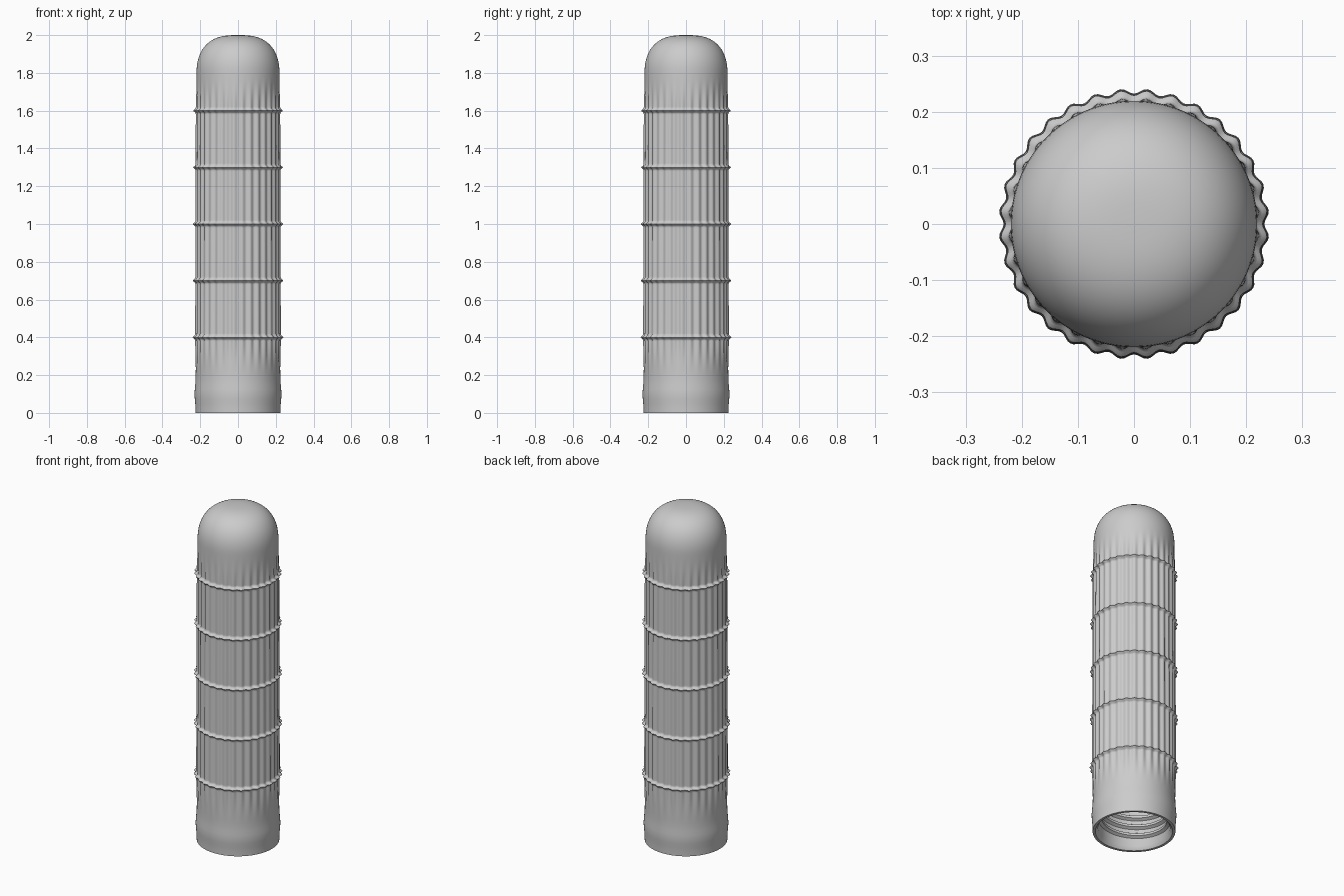
import bpy
import bmesh
from math import sin, cos, pi, tau, exp

if "Cube" in bpy.data.objects:
    bpy.data.objects.remove(bpy.data.objects["Cube"])

FLUTES = 32
SEGMENTS = FLUTES * 8
RINGS = [0.4, 0.7, 1.0, 1.3, 1.6]

grey = bpy.data.materials.new("plain grey")
grey.use_nodes = True
colour = (0.6, 0.6, 0.6, 1)
grey.diffuse_color = colour
grey.node_tree.nodes["Principled BSDF"].inputs["Base Color"].default_value = colour


def finish(name, bm):
    bmesh.ops.recalc_face_normals(bm, faces=bm.faces)
    mesh = bpy.data.meshes.new(name)
    bm.to_mesh(mesh)
    bm.free()
    obj = bpy.data.objects.new(name, mesh)
    bpy.context.collection.objects.link(obj)
    mesh.materials.append(grey)
    bpy.ops.object.select_all(action='DESELECT')
    obj.select_set(True)
    bpy.context.view_layer.objects.active = obj
    bpy.ops.object.shade_smooth_by_angle(angle=pi / 4)


def bridge(bm, a, b, closed=True):
    n = len(a)
    for i in range(n if closed else n - 1):
        j = (i + 1) % n
        bm.faces.new((a[i], a[j], b[j], b[i]))


def smooth(t):
    t = max(0, min(1, t))
    return t * t * (3 - 2 * t)


# Flutes fade out towards the plain base and the domed end
def flute_depth(z):
    return 0.0045 * smooth((z - 0.2) / 0.2) * smooth((1.78 - z) / 0.18)


# Slightly tapered wall with a swelling at the open end and five beads
def wall_radius(z):
    swell = 0.006 * exp(-((z - 0.1) / 0.05) ** 2)
    bead = sum(0.0135 * exp(-((z - r) / 0.008) ** 2) for r in RINGS)
    return 0.2245 - 0.005 * z / 1.8 + swell + bead


# Heights are spaced closely only around the beads
heights = {round(i * 0.025, 4) for i in range(73)}
for ring in RINGS:
    heights |= {round(ring + k * 0.004, 4) for k in range(-5, 6)}
profile = [(wall_radius(z), z, flute_depth(z)) for z in sorted(heights)]

# Rounded, nearly flat-topped end
R = wall_radius(1.8)
for i in range(1, 20):
    a = pi / 2 * i / 20
    profile.append((R * cos(a) ** 0.72, 1.8 + 0.2 * sin(a) ** 0.9, 0))

# Hollow inside, listed from the mouth upwards
inner = [(0.21, 0), (0.195, 0.02), (0.195, 0.35), (0.185, 0.4),
         (0.18, 1.8), (0.165, 1.88), (0.12, 1.94), (0.04, 1.96)]

bm = bmesh.new()


def loop(r, z, depth=0):
    verts = []
    for i in range(SEGMENTS):
        a = tau * i / SEGMENTS
        rad = r - depth * cos(FLUTES * a)
        verts.append(bm.verts.new((rad * cos(a), rad * sin(a), z)))
    return verts


outside = [loop(*p) for p in profile]
inside = [loop(*p) for p in inner]
for chain in (outside, inside):
    for a, b in zip(chain, chain[1:]):
        bridge(bm, a, b)
    tip = bm.verts.new((0, 0, 2.0 if chain is outside else 1.96))
    last = chain[-1]
    for i in range(SEGMENTS):
        bm.faces.new((last[i], last[(i + 1) % SEGMENTS], tip))
bridge(bm, outside[0], inside[0])
finish("fluted_tube", bm)

# Screw thread inside the mouth
bm = bmesh.new()
TURNS, STEPS, PITCH = 5, 64, 0.055
previous = None
for i in range(TURNS * STEPS + 1):
    a = tau * i / STEPS
    z = 0.05 + PITCH * i / STEPS
    fade = smooth(min(i, TURNS * STEPS - i) / 16)
    section = []
    for r, dz in ((0.197, -0.018), (0.195 - 0.016 * fade, -0.007),
                  (0.195 - 0.016 * fade, 0.007), (0.197, 0.018)):
        section.append(bm.verts.new((r * cos(a), r * sin(a), z + dz)))
    if previous:
        bridge(bm, previous, section)
    else:
        bm.faces.new(section)
    previous = section
bm.faces.new(previous)
finish("inner_thread", bm)
